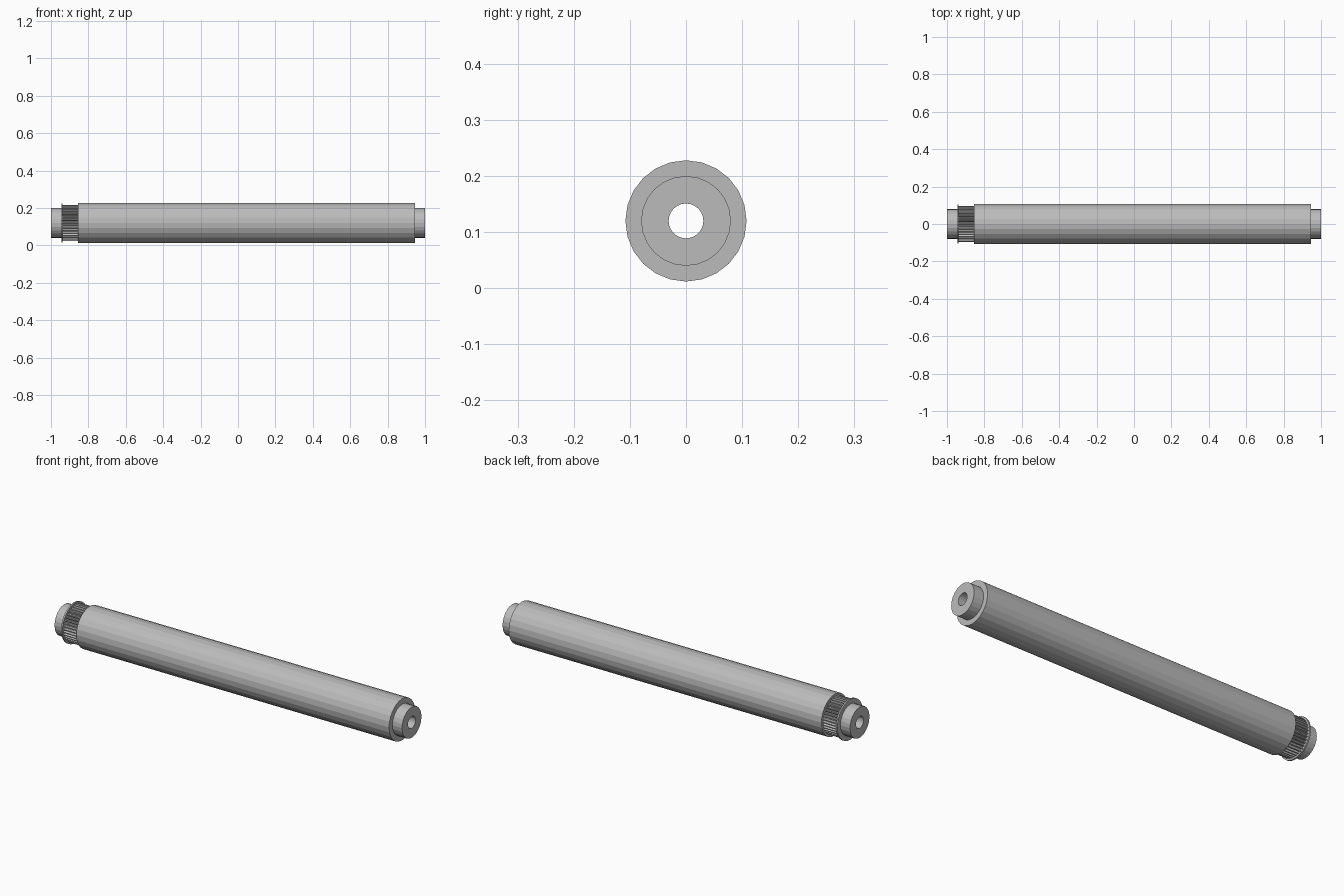
import bpy
import bmesh
from math import cos, sin, pi

AXIS_Z = 0.12
BORE = 0.031

old = bpy.data.objects.get("Cube")
if old:
    bpy.data.objects.remove(old, do_unlink=True)

steel = bpy.data.materials.new("grey steel")
steel.use_nodes = True
GREY = (0.5, 0.5, 0.5, 1)
steel.diffuse_color = GREY
steel.node_tree.nodes["Principled BSDF"].inputs["Base Color"].default_value = GREY


def tube(name, x0, x1, radii, inner):
    """Tube along x; radii lists the outer radius at each angular step."""
    bm = bmesh.new()
    n = len(radii)

    def ring(x, sizes):
        return [bm.verts.new((x, r * sin(2 * pi * i / n), r * cos(2 * pi * i / n)))
                for i, r in enumerate(sizes)]

    loops = [ring(x0, radii), ring(x1, radii),
             ring(x1, [inner] * n), ring(x0, [inner] * n)]
    for a, b in zip(loops, loops[1:] + loops[:1]):
        for i in range(n):
            j = (i + 1) % n
            bm.faces.new((a[i], a[j], b[j], b[i]))
    bmesh.ops.recalc_face_normals(bm, faces=bm.faces)
    mesh = bpy.data.meshes.new(name)
    bm.to_mesh(mesh)
    bm.free()
    mesh.materials.append(steel)
    obj = bpy.data.objects.new(name, mesh)
    obj.location.z = AXIS_Z
    bpy.context.collection.objects.link(obj)
    return obj


# Hollow shaft showing at both ends
tube("shaft", -1, 1, [0.08] * 24, BORE)

# Main roller sleeve
tube("roller_body", -0.855, 0.945, [0.108] * 24, 0.075)

# Toothed drive ring: two steps of tip, two of root per tooth
TEETH = 40
tube("drive_gear", -0.938, -0.855, [0.097, 0.097, 0.087, 0.087] * TEETH, 0.075)

# Thin retaining flange beside the teeth
tube("gear_flange", -0.945, -0.937, [0.105] * 32, 0.075)
